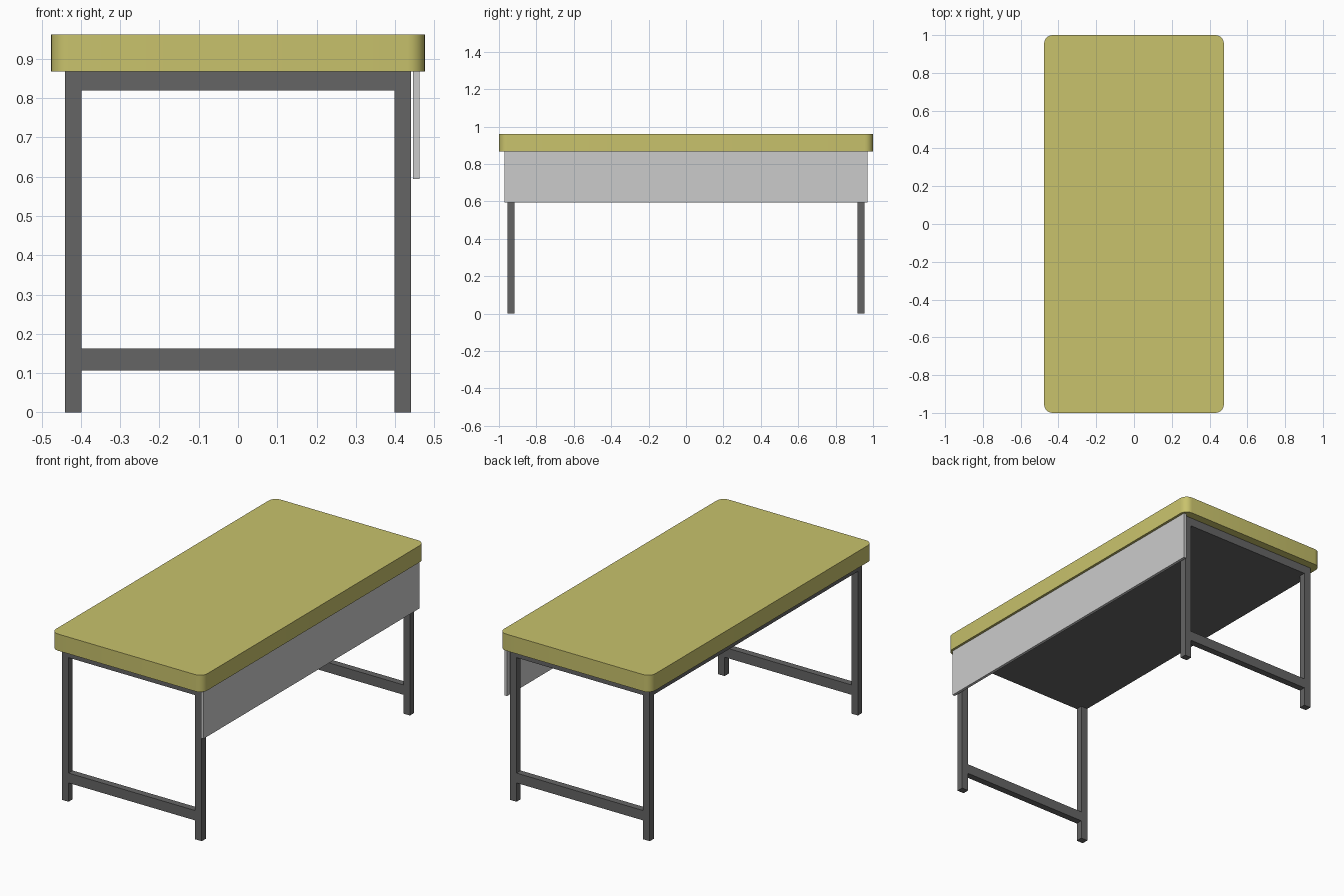
import bpy, bmesh

if "Cube" in bpy.data.objects:
    bpy.data.objects.remove(bpy.data.objects["Cube"])


def material(name, rgb):
    m = bpy.data.materials.new(name)
    m.diffuse_color = (*rgb, 1)
    m.use_nodes = True
    m.node_tree.nodes["Principled BSDF"].inputs["Base Color"].default_value = m.diffuse_color
    return m


yellow = material("yellow_top", (0.58, 0.54, 0.15))
dark = material("dark_frame", (0.13, 0.13, 0.13))


def box(name, x, y, z, mat=None, corner=0):
    """Box from (min, max) ranges, optionally with rounded vertical corners."""
    bm = bmesh.new()
    bmesh.ops.create_cube(bm, size=1)
    for v in bm.verts:
        v.co = [(r[0] + r[1]) / 2 + c * (r[1] - r[0]) for r, c in zip((x, y, z), v.co)]
    if corner:
        upright = [e for e in bm.edges if abs(e.verts[0].co.z - e.verts[1].co.z) > 1e-4]
        bmesh.ops.bevel(bm, geom=upright, offset=corner, segments=6,
                        profile=0.5, affect='EDGES')
    mesh = bpy.data.meshes.new(name)
    bm.to_mesh(mesh)
    bm.free()
    ob = bpy.data.objects.new(name, mesh)
    bpy.context.collection.objects.link(ob)
    if mat:
        mesh.materials.append(mat)
    return ob


# Table top with rounded corners
top = box("table_top", (-0.476, 0.476), (-1, 1), (0.867, 0.962), yellow, 0.045)
bpy.context.view_layer.objects.active = top
top.select_set(True)
bpy.ops.object.shade_smooth_by_angle(angle=0.6)

# Support plate beneath the top, flush with the legs
box("support_plate", (-0.44, 0.44), (-0.954, 0.954), (0.819, 0.867), dark)

# End frames: two legs and a low stretcher each
for end, ys in (("front", (-0.954, -0.916)), ("back", (0.916, 0.954))):
    for side, xs in (("left", (-0.44, -0.398)), ("right", (0.398, 0.44))):
        box(f"{end}_{side}_leg", xs, ys, (0, 0.819), dark)
    box(f"{end}_stretcher", (-0.398, 0.398), ys, (0.107, 0.163), dark)

# Modesty panel on the right side
box("modesty_panel", (0.446, 0.462), (-0.97, 0.97), (0.594, 0.867))
